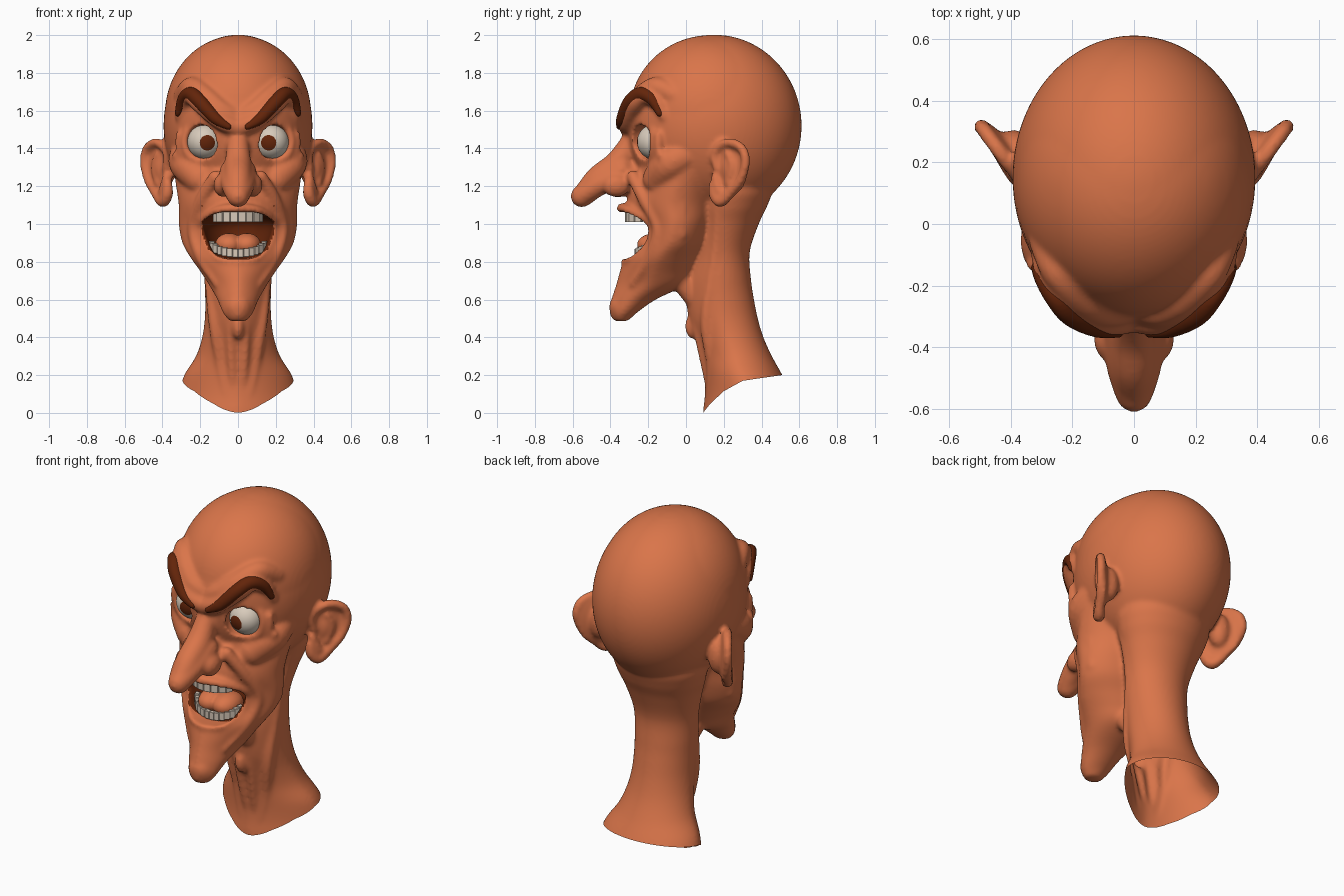
import bpy, bmesh, math
from mathutils import Matrix, Vector

if "Cube" in bpy.data.objects:
    bpy.data.objects.remove(bpy.data.objects["Cube"])


def material(name, rgb):
    m = bpy.data.materials.new(name)
    m.diffuse_color = (*rgb, 1)
    m.use_nodes = True
    m.node_tree.nodes["Principled BSDF"].inputs["Base Color"].default_value = m.diffuse_color
    return m


SKIN = material("skin", (0.70, 0.178, 0.068))
DARK = material("dark_brown", (0.125, 0.018, 0.003))
WHITE = material("eye_white", (0.69, 0.60, 0.50))
TOOTH = material("tooth", (0.68, 0.58, 0.48))


def sphere_template(level):
    bm = bmesh.new()
    bmesh.ops.create_icosphere(bm, subdivisions=level, radius=1)
    bm.verts.index_update()
    t = [v.co.copy() for v in bm.verts], [[v.index for v in f.verts] for f in bm.faces]
    bm.free()
    return t


SMALL, BIG = sphere_template(3), sphere_template(5)


# A part is a pair of lists (verts, faces); shapes are added, optionally mirrored in x
def add(part, verts, faces, both):
    for s in ((1, -1) if both else (1,)):
        k = len(part[0])
        part[0].extend((s * v[0], v[1], v[2]) for v in verts)
        part[1].extend([i + k for i in f] for f in faces)


def ball(part, loc, radii, both=False, rot=0, t=BIG):
    m = Matrix.Translation(loc) @ Matrix.Rotation(rot, 4, 'Z') @ Matrix.Diagonal((*radii, 1))
    add(part, [m @ v for v in t[0]], t[1], both)


def spline(pts, steps):
    out = []
    for i in range(len(pts) - 1):
        a, b, c, d = (pts[min(max(j, 0), len(pts) - 1)] for j in range(i - 1, i + 3))
        for k in range(steps):
            t = k / steps
            out.append([0.5 * (2 * q + (r - p) * t + (2 * p - 5 * q + 4 * r - s) * t * t
                               + (3 * q - p - 3 * r + s) * t ** 3)
                        for p, q, r, s in zip(a, b, c, d)])
    return out + [list(pts[-1])]


def stroke(part, pts, both=True):
    # fleshy ridge: spheres (x, y, z, radius) swept along a smooth path
    size = max((Vector(a[:3]) - Vector(b[:3])).length for a, b in zip(pts, pts[1:]))
    steps = min(30, math.ceil(size / (0.35 * min(p[3] for p in pts))))
    for x, y, z, r in spline(pts, steps):
        ball(part, (x, y, z), (r, r, r), both, t=SMALL)


def loft(part, rings, p=2.0, n=64):
    # rings: (z, y_front, y_back, half_width); p shapes the front half
    rings = spline(rings, 5)
    verts = []
    for z, yf, yb, w in rings:
        for i in range(n):
            a = 2 * math.pi * i / n
            c, s = math.cos(a), math.sin(a)
            e = 2 / p if s < 0 else 1
            verts.append((w * math.copysign(abs(c) ** e, c),
                          (yf + yb) / 2 + (yb - yf) / 2 * math.copysign(abs(s) ** e, s), z))
    faces = [[k * n + i, k * n + (i + 1) % n, (k + 1) * n + (i + 1) % n, (k + 1) * n + i]
             for k in range(len(rings) - 1) for i in range(n)]
    faces += [list(range(n)), list(range((len(rings) - 1) * n, len(rings) * n))]
    add(part, verts, faces, False)


def make(name, part, mat=None):
    me = bpy.data.meshes.new(name)
    me.from_pydata(part[0], [], part[1])
    bm = bmesh.new()
    bm.from_mesh(me)
    bmesh.ops.recalc_face_normals(bm, faces=bm.faces)
    bm.to_mesh(me)
    bm.free()
    me.shade_smooth()
    if mat:
        me.materials.append(mat)
    ob = bpy.data.objects.new(name, me)
    bpy.context.collection.objects.link(ob)
    return ob


def fuse(ob, voxel, cutter=None, smooth=5, mats=()):
    def remesh():
        m = ob.modifiers.new("fuse", 'REMESH')
        m.mode, m.voxel_size = 'VOXEL', voxel
    remesh()
    if cutter:
        b = ob.modifiers.new("cut", 'BOOLEAN')
        b.operation, b.solver, b.object = 'DIFFERENCE', 'EXACT', cutter
        remesh()
    s = ob.modifiers.new("smooth", 'SMOOTH')
    s.factor, s.iterations = 0.5, smooth
    me = bpy.data.meshes.new_from_object(ob.evaluated_get(bpy.context.evaluated_depsgraph_get()))
    ob.modifiers.clear()
    ob.data = me
    me.materials.clear()
    for m in mats:
        me.materials.append(m)
    me.shade_smooth()


# Skull, face with jaw, and neck
head = ([], [])
ball(head, (0, 0.15, 1.52), (0.394, 0.462, 0.482))
ball(head, (0, 0.13, 1.58), (0.387, 0.43, 0.42))
loft(head, [(1.64, -0.27, 0.3, 0.31), (1.5, -0.26, 0.3, 0.335), (1.4, -0.25, 0.3, 0.34),
            (1.3, -0.27, 0.25, 0.34), (1.2, -0.29, 0.2, 0.328), (1.1, -0.31, 0.17, 0.314),
            (1.0, -0.265, 0.14, 0.314), (0.9, -0.27, 0.11, 0.295), (0.82, -0.325, 0.07, 0.25),
            (0.75, -0.35, 0.04, 0.2), (0.68, -0.37, 0.0, 0.155), (0.6, -0.395, -0.16, 0.11),
            (0.53, -0.405, -0.26, 0.08), (0.485, -0.38, -0.31, 0.045)], p=1.6)
loft(head, [(1.35, 0.1, 0.4, 0.2), (1.2, 0.0, 0.457, 0.275), (1.1, 0.0, 0.432, 0.262),
            (1.0, 0.02, 0.385, 0.225), (0.85, 0.02, 0.337, 0.187),
            (0.7, 0.0, 0.345, 0.178), (0.6, 0.0, 0.36, 0.174), (0.5, 0.015, 0.38, 0.176),
            (0.4, 0.05, 0.41, 0.19), (0.3, 0.08, 0.455, 0.223), (0.2, 0.098, 0.51, 0.285),
            (0.1, 0.1, 0.56, 0.315), (0.0, 0.09, 0.61, 0.34), (-0.1, 0.09, 0.65, 0.36)], p=1.65)
ball(head, (0, -0.335, 0.56), (0.075, 0.072, 0.075))
stroke(head, [(0.04, -0.02, 0.7, 0.06), (0.03, 0.045, 0.6, 0.05)])
# Neck tendons and throat
stroke(head, [(0.21, 0.18, 1.1, 0.04), (0.155, 0.16, 0.85, 0.035), (0.125, 0.11, 0.5, 0.035),
              (0.09, 0.135, 0.25, 0.028), (0.05, 0.13, 0.05, 0.025)])
stroke(head, [(0.04, 0.03, 0.62, 0.025), (0.04, 0.07, 0.4, 0.025), (0.025, 0.125, 0.15, 0.025)])
ball(head, (0, 0.04, 0.46), (0.035, 0.045, 0.07))
# Nose
stroke(head, [(0, -0.25, 1.5, 0.055), (0, -0.315, 1.39, 0.062), (0, -0.37, 1.31, 0.072),
              (0, -0.46, 1.24, 0.072), (0, -0.525, 1.17, 0.063), (0, -0.552, 1.147, 0.059)], False)
stroke(head, [(0.035, -0.34, 1.28, 0.062), (0.032, -0.45, 1.215, 0.06), (0.01, -0.535, 1.16, 0.057)])
stroke(head, [(0, -0.30, 1.25, 0.09), (0, -0.36, 1.21, 0.07)], False)
ball(head, (0.08, -0.37, 1.205), (0.05, 0.075, 0.062), True)
# Brow ridge, forehead, cheekbones, cheek folds and crow's feet
stroke(head, [(0, -0.303, 1.51, 0.05), (0.09, -0.314, 1.545, 0.048), (0.2, -0.272, 1.635, 0.048),
              (0.25, -0.215, 1.68, 0.045), (0.285, -0.15, 1.64, 0.04), (0.3, -0.11, 1.57, 0.035)])
stroke(head, [(0, -0.26, 1.56, 0.058), (0.09, -0.275, 1.6, 0.06), (0.17, -0.235, 1.67, 0.06),
              (0.24, -0.155, 1.72, 0.06), (0.28, -0.06, 1.68, 0.06)])
stroke(head, [(0.28, 0.02, 1.37, 0.078), (0.275, -0.08, 1.32, 0.09), (0.2, -0.145, 1.24, 0.085)])
stroke(head, [(0.12, -0.28, 1.25, 0.035), (0.19, -0.22, 1.13, 0.035), (0.235, -0.148, 0.98, 0.033),
              (0.2, -0.19, 0.83, 0.028), (0.11, -0.28, 0.68, 0.02)])
stroke(head, [(0.27, -0.06, 1.25, 0.05), (0.262, -0.03, 1.1, 0.05), (0.26, -0.03, 0.95, 0.045)])
for dz in (-0.04, 0.01):
    stroke(head, [(0.285, -0.125, 1.42 + dz / 2, 0.02), (0.322, -0.05, 1.42 + dz, 0.02)])
# Lips
stroke(head, [(0.195, -0.172, 0.985, 0.024), (0.175, -0.215, 1.03, 0.026), (0.1, -0.3, 1.07, 0.028),
              (0, -0.34, 1.083, 0.029)])
stroke(head, [(0.195, -0.172, 0.985, 0.024), (0.168, -0.195, 0.89, 0.024), (0.09, -0.285, 0.815, 0.026),
              (0, -0.32, 0.8, 0.026)])
# Eyelids and eye bags: rings around the eye axis
EYE, AXIS = Vector((0.175, -0.165, 1.435)), Vector((0.2, -0.98, 0))
SIDE = Vector((0.98, 0.2, 0))


def eye_arc(radius, tube, forward, start, end):
    pts = []
    for i in range(13):
        a = math.radians(start + (end - start) * i / 12)
        p = EYE + AXIS * forward + SIDE * (radius * math.cos(a)) + Vector((0, 0, radius * math.sin(a)))
        pts.append((*p, tube))
    stroke(head, pts)


eye_arc(0.105, 0.024, 0.026, 0, 360)
eye_arc(0.137, 0.024, 0.008, 195, 375)
eye_arc(0.172, 0.024, -0.004, 215, 335)


# Ears: (u, z) in a plane that flares out and back
def ear(u, z, r, out=0.0):
    return (0.36 + 0.59 * u + 0.807 * out, 0.13 + 0.807 * u - 0.59 * out, z, r)


stroke(head, [ear(*q) for q in (
    (0.04, 1.29, 0.018), (0.025, 1.36, 0.022), (0.06, 1.41, 0.024), (0.13, 1.43, 0.025),
    (0.205, 1.4, 0.025), (0.23, 1.33, 0.025), (0.2, 1.24, 0.024), (0.13, 1.165, 0.026),
    (0.065, 1.12, 0.032), (0.025, 1.16, 0.032), (0.02, 1.21, 0.025))])
stroke(head, [ear(*q) for q in ((0.11, 1.37, 0.016), (0.145, 1.3, 0.018), (0.11, 1.215, 0.018))])
stroke(head, [ear(0.03, 1.25, 0.022), ear(0.06, 1.175, 0.028)])
ball(head, ear(0.115, 1.29, 0, -0.02)[:3], (0.115, 0.022, 0.145), True, math.atan2(0.807, 0.59))
ball(head, (0.39, 0.245, 1.29), (0.06, 0.06, 0.1), True)

# Cutter for the mouth cavity and eye sockets
cut = ([], [])
loft(cut, [(0.815, -0.42, -0.2, 0.06), (0.84, -0.45, -0.1, 0.125), (0.9, -0.45, -0.04, 0.16),
           (0.99, -0.45, -0.03, 0.187), (1.04, -0.45, -0.08, 0.155), (1.063, -0.45, -0.15, 0.09)])
ball(cut, EYE + AXIS * 0.06, (0.092, 0.092, 0.092), True)
cutter = make("cutter", cut)
cutter.hide_render = True
skin = make("head", head)
fuse(skin, 0.0105, cutter, 5, (SKIN, DARK))
bpy.data.objects.remove(cutter)

# Open, curved neck edge and dark mouth lining
EDGE = ((0.09, 0.0, 1.25), (0.13, 0.05, 0.93), (0.2, 0.115, 0.55), (0.3, 0.17, 0.145))
bm = bmesh.new()
bm.from_mesh(skin.data)
for y, z, slope in EDGE:
    bmesh.ops.bisect_plane(bm, geom=bm.verts[:] + bm.edges[:] + bm.faces[:],
                           plane_co=(0, y, z), plane_no=(0, -slope, 1))
below = [f for f in bm.faces for c in [f.calc_center_median()]
         if c.z < 0.3 and all(c.z < z + (c.y - y) * k for y, z, k in EDGE)]
bmesh.ops.delete(bm, geom=below, context='FACES')
mouth = Vector((0, -0.25, 0.95))
for f in bm.faces:
    c = f.calc_center_median()
    f.material_index = int(abs(c.x) < 0.19 and -0.25 < c.y < 0.02 and 0.8 < c.z < 1.1
                           and f.normal.dot(c - mouth) < 0)
    f.smooth = True
bm.to_mesh(skin.data)
bm.free()

# Eyebrows
brow = ([], [])
stroke(brow, [(0.05, -0.352, 1.515, 0.018), (0.12, -0.337, 1.56, 0.032), (0.2, -0.297, 1.645, 0.038),
              (0.25, -0.24, 1.688, 0.038), (0.29, -0.18, 1.66, 0.032), (0.318, -0.14, 1.585, 0.018)])
fuse(make("eyebrows", brow), 0.008, None, 3, (DARK,))

# Tongue
tongue = ([], [])
ball(tongue, (0.047, -0.16, 0.89), (0.075, 0.1, 0.062), True)
fuse(make("tongue", tongue), 0.01, None, 4, (SKIN,))

# Eyeballs with the iris as the cap around the gaze direction
for s, side in ((1, "left"), (-1, "right")):
    bm = bmesh.new()
    bmesh.ops.create_uvsphere(bm, u_segments=40, v_segments=28, radius=0.094)
    for f in bm.faces:
        f.material_index = int(f.calc_center_median().z > 0.094 * 0.903)
        f.smooth = True
    turn = Vector((-0.15 * s, -0.98, -0.06)).to_track_quat('Z', 'Y').to_matrix().to_4x4()
    bm.transform(Matrix.Translation((EYE.x * s, EYE.y, EYE.z)) @ turn)
    eye = make(side + "_eyeball", ([], []), WHITE)
    eye.data.materials.append(DARK)
    bm.to_mesh(eye.data)
    bm.free()

# Teeth along two arches: count, spacing, half width, centre y, centre z, height, end rise
for name, n, gap, w, yc, z, h, rise in (("upper_teeth", 8, 0.3, 0.13, -0.19, 1.04, 0.06, 0.0),
                                        ("lower_teeth", 14, 0.19, 0.148, -0.14, 0.846, 0.045, 0.06)):
    bm = bmesh.new()
    for i in range(n):
        t = (i - (n - 1) / 2) * gap
        bmesh.ops.create_cube(bm, size=1, matrix=Matrix.Translation(
            (w * math.sin(t), yc - 0.12 * math.cos(t), z + rise * (1 - math.cos(t))))
            @ Matrix.Rotation(t, 4, 'Z') @ Matrix.Diagonal((w * gap, 0.024, h, 1)))
    bmesh.ops.bevel(bm, geom=bm.edges[:], offset=0.0015, segments=1, affect='EDGES')
    teeth = make(name, ([], []), TOOTH)
    bm.to_mesh(teeth.data)
    bm.free()
